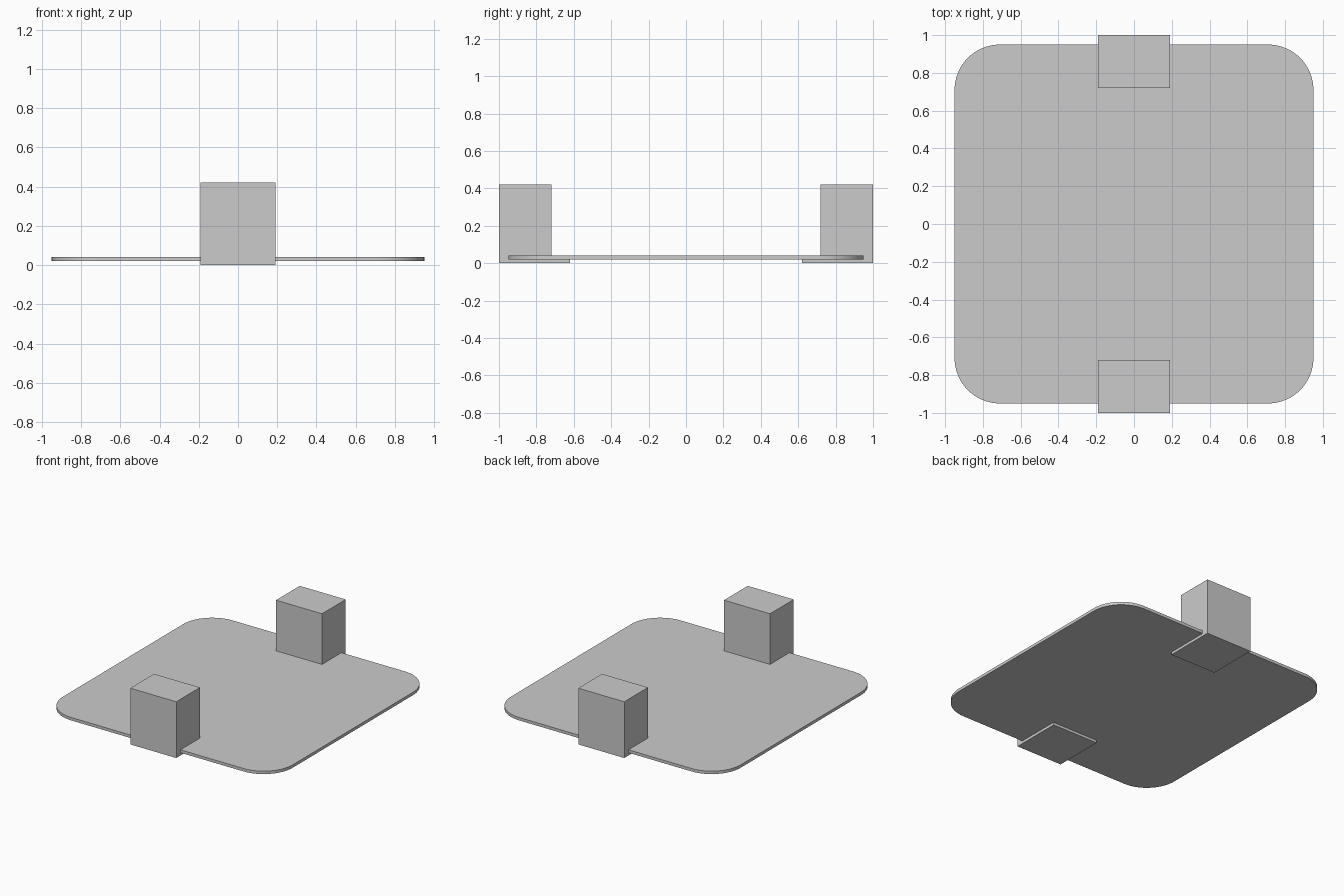
import bpy
import bmesh
import math

cube = bpy.data.objects.get("Cube")
if cube:
    bpy.data.objects.remove(cube, do_unlink=True)

# One plain grey for everything
grey = bpy.data.materials.new("light_grey")
grey.use_nodes = True
colour = (0.6, 0.6, 0.6, 1)
grey.diffuse_color = colour
grey.node_tree.nodes["Principled BSDF"].inputs["Base Color"].default_value = colour

HALF, RADIUS = 0.95, 0.24
PLATE_LOW, PLATE_HIGH = 0.02, 0.042
CLIP_HALF_WIDTH, CLIP_TOP = 0.19, 0.42


def extrude_profile(name, points, direction):
    """Make a solid by sweeping a closed outline along a direction."""
    bm = bmesh.new()
    face = bm.faces.new([bm.verts.new(p) for p in points])
    swept = bmesh.ops.extrude_face_region(bm, geom=[face])
    verts = [g for g in swept["geom"] if isinstance(g, bmesh.types.BMVert)]
    bmesh.ops.translate(bm, verts=verts, vec=direction)
    bmesh.ops.recalc_face_normals(bm, faces=bm.faces)
    mesh = bpy.data.meshes.new(name)
    bm.to_mesh(mesh)
    bm.free()
    mesh.materials.append(grey)
    obj = bpy.data.objects.new(name, mesh)
    bpy.context.collection.objects.link(obj)
    return obj


# Thin plate with rounded corners
steps = 16
outline = []
for corner, (sx, sy) in enumerate([(1, 1), (-1, 1), (-1, -1), (1, -1)]):
    for i in range(steps + 1):
        angle = (corner + i / steps) * math.pi / 2
        outline.append((sx * (HALF - RADIUS) + RADIUS * math.cos(angle),
                        sy * (HALF - RADIUS) + RADIUS * math.sin(angle),
                        PLATE_LOW))
plate = extrude_profile("plate", outline, (0, 0, PLATE_HIGH - PLATE_LOW))
bpy.context.view_layer.objects.active = plate
plate.select_set(True)
bpy.ops.object.shade_smooth_by_angle(angle=math.radians(30))

# Clips: tall block above the plate, thin lip below, slot between
clip_profile = [(1, 0), (1, CLIP_TOP), (0.72, CLIP_TOP), (0.72, PLATE_HIGH),
                (HALF, PLATE_HIGH), (HALF, PLATE_LOW),
                (0.62, PLATE_LOW), (0.62, 0)]
for name, side in (("front_clip", -1), ("back_clip", 1)):
    extrude_profile(name,
                    [(-CLIP_HALF_WIDTH, side * y, z) for y, z in clip_profile],
                    (2 * CLIP_HALF_WIDTH, 0, 0))
